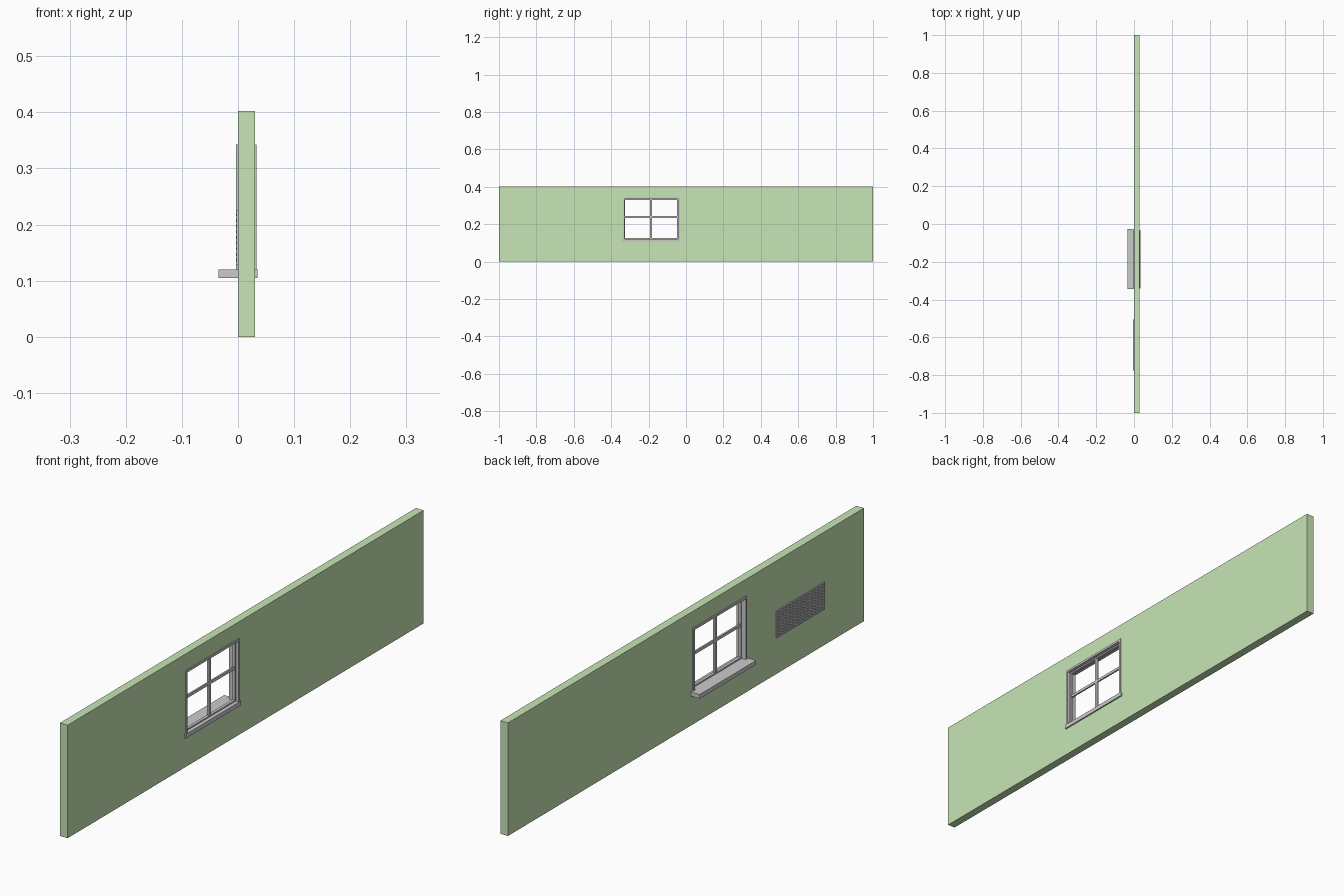
import bpy
import bmesh

if "Cube" in bpy.data.objects:
    bpy.data.objects.remove(bpy.data.objects["Cube"])


def finish(name, bm, mat=None):
    bmesh.ops.recalc_face_normals(bm, faces=bm.faces)
    mesh = bpy.data.meshes.new(name)
    bm.to_mesh(mesh)
    bm.free()
    obj = bpy.data.objects.new(name, mesh)
    bpy.context.collection.objects.link(obj)
    if mat:
        mesh.materials.append(mat)
    return obj


def add_box(bm, x, y, z):
    made = bmesh.ops.create_cube(bm, size=1)["verts"]
    for v in made:
        v.co = [(a + b) / 2 + c * (b - a) for (a, b), c in zip((x, y, z), v.co)]


def box(name, x, y, z, mat=None):
    bm = bmesh.new()
    add_box(bm, x, y, z)
    return finish(name, bm, mat)


def ring(name, x, outer, inner, mat=None):
    """Rectangular frame in the YZ plane; rectangles are (y0, y1, z0, z1)."""
    bm = bmesh.new()

    def loop(r, px):
        return [bm.verts.new((px, y, z)) for y, z in
                ((r[0], r[2]), (r[1], r[2]), (r[1], r[3]), (r[0], r[3]))]

    loops = [loop(outer, x[0]), loop(outer, x[1]), loop(inner, x[1]), loop(inner, x[0])]
    for k in range(4):
        a, b = loops[k], loops[(k + 1) % 4]
        for i in range(4):
            j = (i + 1) % 4
            bm.faces.new((a[i], a[j], b[j], b[i]))
    return finish(name, bm, mat)


def inset(r, d):
    return (r[0] + d, r[1] - d, r[2] + d, r[3] - d)


green = bpy.data.materials.new("wall_green")
green.diffuse_color = (0.58, 0.79, 0.47, 1)
green.use_nodes = True
green.node_tree.nodes["Principled BSDF"].inputs["Base Color"].default_value = green.diffuse_color

# wall with window opening
trim = (-0.338, -0.036, 0.112, 0.343)
opening = inset(trim, 0.004)
ring("wall", (0.0, 0.03), (-1, 1, 0, 0.402), opening, green)

# window surround: lining through the wall, casing on both faces
lining = inset(opening, 0.004)
ring("window_lining", (0.0, 0.03), opening, lining)
ring("inner_casing", (-0.004, 0.0), trim, lining)
ring("outer_casing", (0.03, 0.033), trim, lining)

# sash with a cross of glazing bars
sash = inset(lining, 0.005)
ring("sash", (0.012, 0.022), lining, sash)
cy = (sash[0] + sash[1]) / 2
cz = 0.238
box("vertical_glazing_bar", (0.013, 0.021), (cy - 0.005, cy + 0.005), sash[2:])
box("horizontal_glazing_bar", (0.014, 0.020), sash[:2], (cz - 0.005, cz + 0.005))

# sills
box("inner_sill", (-0.035, 0.0), (-0.344, -0.027), (0.105, 0.12))
box("outer_sill", (0.03, 0.035), (-0.342, -0.032), (0.105, 0.12))

# vent grille on the inner face: back plate, vertical bars, horizontal slats
gy, gz = (-0.775, -0.505), (0.129, 0.225)
box("grille_plate", (-0.001, 0.0), gy, gz)
bars, slats = 14, 10
bm = bmesh.new()
step = (gy[1] - gy[0] - 0.006) / (bars - 1)
for i in range(bars):
    y = gy[0] + i * step
    add_box(bm, (-0.003, -0.001), (y, y + 0.006), gz)
finish("grille_bars", bm)
bm = bmesh.new()
step = (gz[1] - gz[0] - 0.005) / (slats - 1)
for i in range(slats):
    z = gz[0] + i * step
    add_box(bm, (-0.004, -0.001), gy, (z, z + 0.005))
finish("grille_slats", bm)
